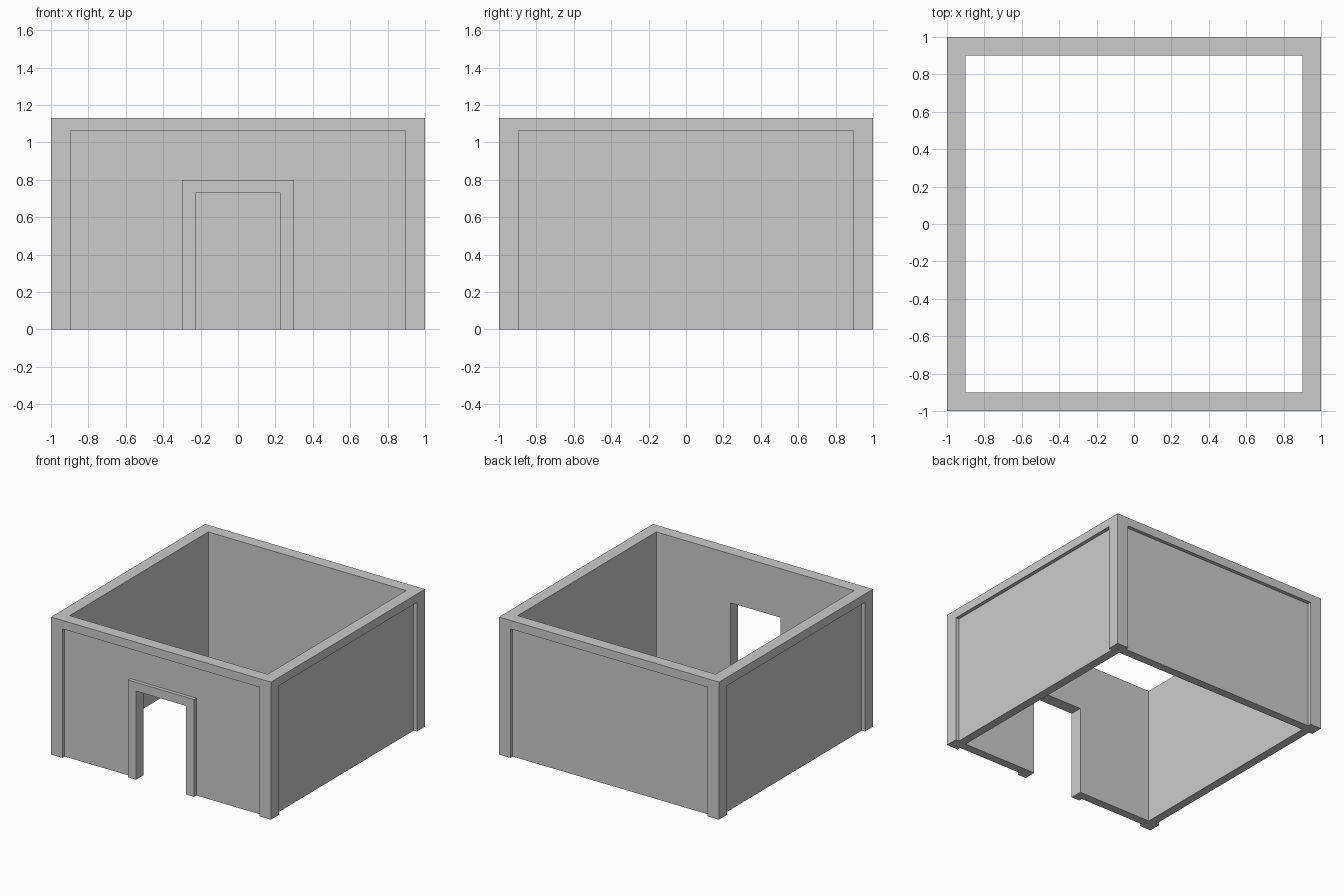
import bpy, bmesh, math
from mathutils import Matrix

if "Cube" in bpy.data.objects:
    bpy.data.objects.remove(bpy.data.objects["Cube"])

H = 1.13       # wall height
INNER = 0.9    # half width of the room
PANEL_X, PANEL_Z = 0.896, 1.06   # recessed panel half width and top
DEPTH = 0.03   # panel recess depth
LOW = -0.1     # cutters reach below the ground


def prism(name, profile, y0, y1, angle=0):
    """Extrude an x-z profile from y0 to y1, then turn it about z."""
    bm = bmesh.new()
    face = bm.faces.new([bm.verts.new((x, y0, z)) for x, z in profile])
    ext = bmesh.ops.extrude_face_region(bm, geom=[face])
    verts = [v for v in ext["geom"] if isinstance(v, bmesh.types.BMVert)]
    bmesh.ops.translate(bm, verts=verts, vec=(0, y1 - y0, 0))
    bmesh.ops.recalc_face_normals(bm, faces=bm.faces)
    bm.transform(Matrix.Rotation(angle, 4, 'Z'))
    mesh = bpy.data.meshes.new(name)
    bm.to_mesh(mesh)
    bm.free()
    obj = bpy.data.objects.new(name, mesh)
    bpy.context.collection.objects.link(obj)
    return obj


def rect(half, z0, z1):
    return [(-half, z0), (half, z0), (half, z1), (-half, z1)]


def cut(target, cutter):
    cutter.hide_render = True
    mod = target.modifiers.new("cut", 'BOOLEAN')
    mod.operation, mod.solver, mod.object = 'DIFFERENCE', 'EXACT', cutter
    bpy.context.view_layer.objects.active = target
    bpy.ops.object.modifier_apply(modifier=mod.name)
    bpy.data.objects.remove(cutter)


# Four walls, open above and below
walls = prism("walls", rect(1, 0, H), -1, 1)
cut(walls, prism("room_cutter", rect(INNER, LOW, H + 0.1), -INNER, INNER))

# Front panel recess, leaving the raised door frame
front = [(-PANEL_X, LOW), (-0.3, LOW), (-0.3, 0.8), (0.3, 0.8), (0.3, LOW),
         (PANEL_X, LOW), (PANEL_X, PANEL_Z), (-PANEL_X, PANEL_Z)]
cut(walls, prism("front_panel_cutter", front, -1.1, -1 + DEPTH))

# Plain panel recesses on the other three sides
for i in (1, 2, 3):
    cut(walls, prism("panel_cutter", rect(PANEL_X, LOW, PANEL_Z),
                     -1.1, -1 + DEPTH, i * math.pi / 2))

# Doorway
cut(walls, prism("door_cutter", rect(0.227, LOW, 0.728), -1.1, -0.8))
